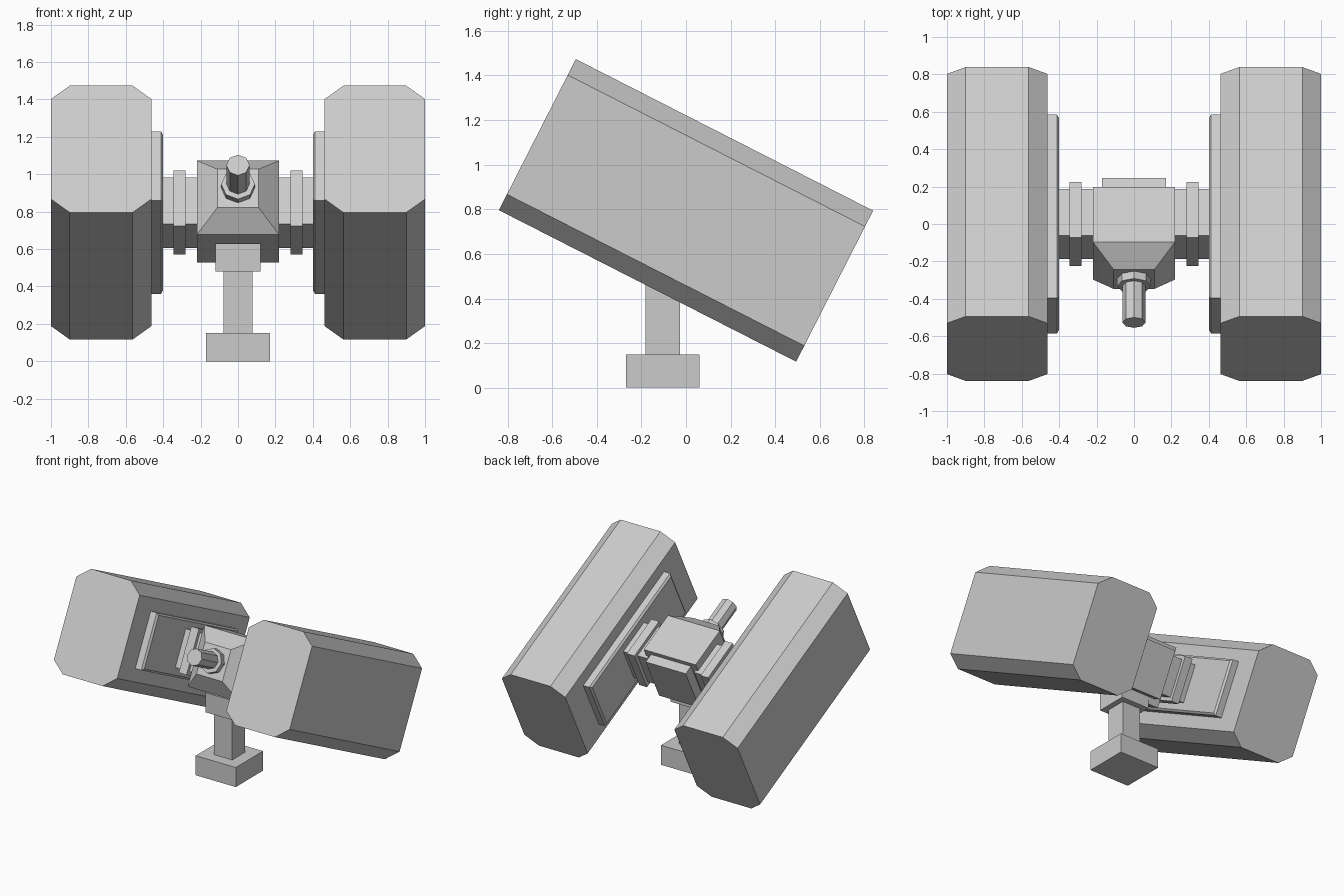
import bpy, bmesh
from math import radians, pi
from mathutils import Matrix

if "Cube" in bpy.data.objects:
    bpy.data.objects.remove(bpy.data.objects["Cube"])

# Everything except the stand is built level, then tilted about this pivot
TILT = Matrix.Translation((0, 0, 0.795)) @ Matrix.Rotation(radians(-27), 4, 'X')


def finish(name, bm, matrix=Matrix()):
    bmesh.ops.recalc_face_normals(bm, faces=bm.faces)
    bm.transform(matrix)
    mesh = bpy.data.meshes.new(name)
    bm.to_mesh(mesh)
    bm.free()
    obj = bpy.data.objects.new(name, mesh)
    bpy.context.collection.objects.link(obj)
    return obj


def loft(name, loops, matrix=Matrix()):
    """Skin a closed solid through loops that have equal point counts."""
    bm = bmesh.new()
    rings = [[bm.verts.new(p) for p in loop] for loop in loops]
    n = len(rings[0])
    for a, b in zip(rings, rings[1:]):
        for i in range(n):
            j = (i + 1) % n
            bm.faces.new((a[i], a[j], b[j], b[i]))
    bm.faces.new(rings[0])
    bm.faces.new(rings[-1])
    return finish(name, bm, matrix)


def box(name, x, y, z, matrix=Matrix()):
    loops = [[(x[0], y[0], h), (x[1], y[0], h), (x[1], y[1], h), (x[0], y[1], h)] for h in z]
    return loft(name, loops, matrix)


def rect_x(x, hy, hz):
    return [(x, -hy, -hz), (x, hy, -hz), (x, hy, hz), (x, -hy, hz)]


def rect_y(y, hx, hz, cz=0.0):
    return [(-hx, y, cz - hz), (hx, y, cz - hz), (hx, y, cz + hz), (-hx, y, cz + hz)]


def rod(name, radius, y0, y1, z):
    bm = bmesh.new()
    bmesh.ops.create_cone(bm, cap_ends=True, segments=8, radius1=radius,
                          radius2=radius, depth=y1 - y0)
    m = Matrix.Translation((0, (y0 + y1) / 2, z)) @ Matrix.Rotation(pi / 2, 4, 'X')
    return finish(name, bm, TILT @ m)


def mirror(obj):
    obj.modifiers.new("Mirror", 'MIRROR').use_axis = (True, False, False)


# Large octagonal side pods
section = [(0.463, -0.30), (0.563, -0.38), (0.90, -0.38), (1.0, -0.30),
           (1.0, 0.30), (0.90, 0.38), (0.563, 0.38), (0.463, 0.30)]
mirror(loft("side_pod", [[(x, y, z) for x, z in section] for y in (-0.748, 0.748)], TILT))

# Bevelled mounting plates, arms and collars
mirror(loft("pod_plate", [rect_x(0.40, 0.535, 0.193), rect_x(0.412, 0.55, 0.2075),
                          rect_x(0.47, 0.55, 0.2075)], TILT))
mirror(loft("arm", [rect_x(0.20, 0.14, 0.14), rect_x(0.41, 0.14, 0.14)], TILT))
mirror(loft("arm_collar", [rect_x(0.28, 0.167, 0.167), rect_x(0.345, 0.167, 0.167)], TILT))

# Central body with tapered nose, and raised rear panel
CZ = -0.018
loft("body", [rect_y(0.118, 0.22, 0.222, CZ), rect_y(-0.211, 0.22, 0.222, CZ),
              rect_y(-0.321, 0.11, 0.115, CZ)], TILT)
box("rear_panel", (-0.17, 0.17), (0.10, 0.19), (-0.19, 0.17), TILT)

# Nozzle on the nose
rod("nozzle_ring", 0.09, -0.365, -0.31, CZ + 0.003)
rod("nozzle", 0.062, -0.585, -0.33, CZ + 0.005)

# Upright stand
box("stand_base", (-0.17, 0.17), (-0.27, 0.06), (0, 0.15))
box("stand_post", (-0.078, 0.078), (-0.182, -0.028), (0.14, 0.49))
box("stand_bracket", (-0.12, 0.12), (-0.225, 0.015), (0.48, 0.63))
